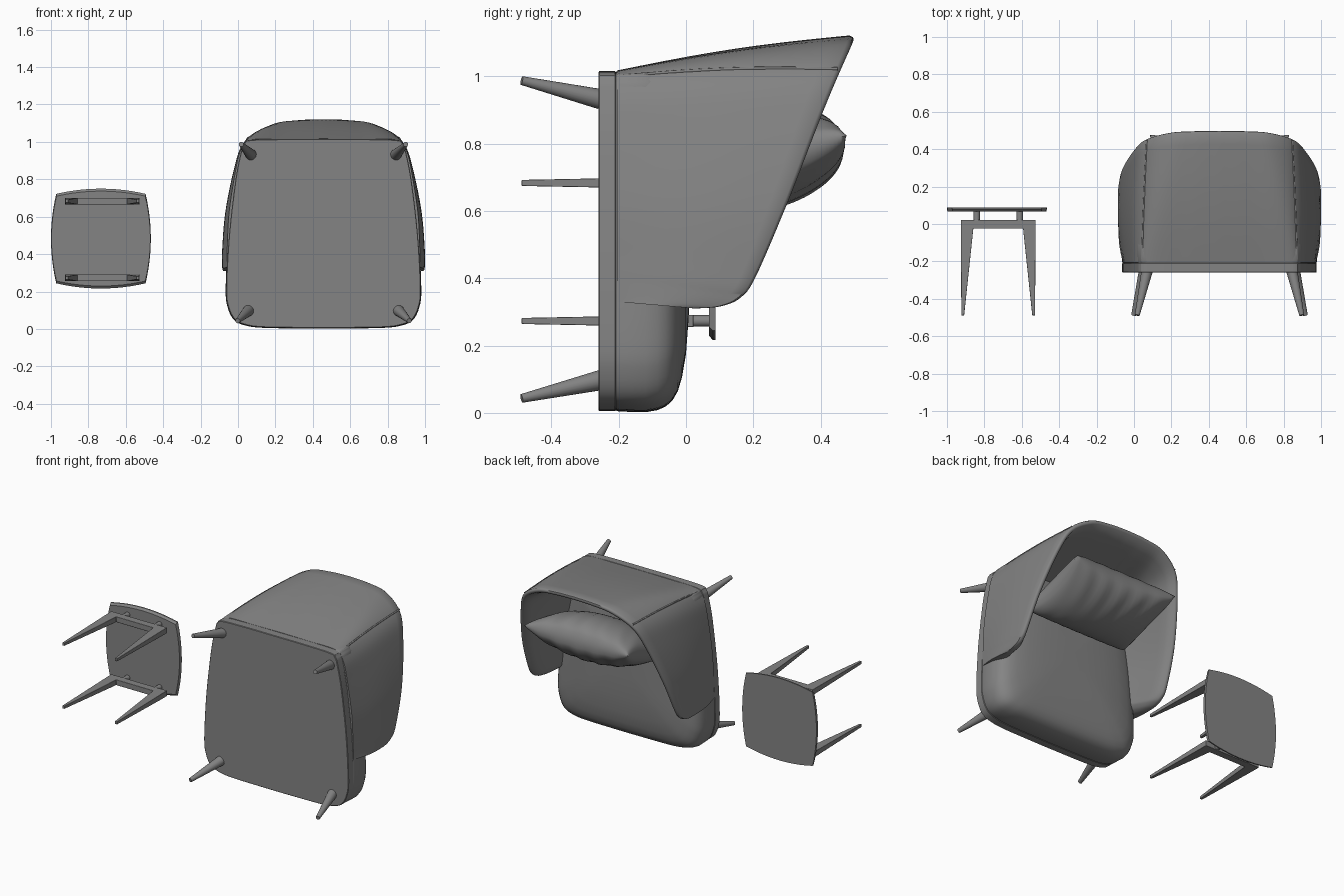
import bpy, bmesh, math
from mathutils import Vector

if "Cube" in bpy.data.objects:
    bpy.data.objects.remove(bpy.data.objects["Cube"])

CX = 0.457          # chair centre line (chair lies on its back: its "up" is +y)
TX, TZ = -0.733, 0.483   # side table centre

dark = bpy.data.materials.new("dark_grey")
dark.diffuse_color = (.23, .23, .23, 1)
dark.use_nodes = True
dark.node_tree.nodes["Principled BSDF"].inputs["Base Color"].default_value = dark.diffuse_color


def make(name, verts, faces, bevel=0, angle=40):
    me = bpy.data.meshes.new(name)
    me.from_pydata([tuple(v) for v in verts], [], faces)
    bm = bmesh.new()
    bm.from_mesh(me)
    bmesh.ops.remove_doubles(bm, verts=bm.verts, dist=1e-5)
    bmesh.ops.recalc_face_normals(bm, faces=bm.faces)
    bm.to_mesh(me)
    bm.free()
    me.materials.append(dark)
    ob = bpy.data.objects.new(name, me)
    bpy.context.collection.objects.link(ob)
    if bevel:
        m = ob.modifiers.new("Bevel", 'BEVEL')
        m.width, m.segments, m.limit_method = bevel, 3, 'ANGLE'
    bpy.ops.object.select_all(action='DESELECT')
    ob.select_set(True)
    bpy.context.view_layer.objects.active = ob
    bpy.ops.object.shade_smooth_by_angle(angle=math.radians(angle))
    return ob


def loft(name, rings, bevel=0, angle=40):
    """Skin a list of closed rings and cap both ends."""
    n = len(rings[0])
    verts = [p for r in rings for p in r]
    faces = [(k * n + i, k * n + (i + 1) % n, (k + 1) * n + (i + 1) % n, (k + 1) * n + i)
             for k in range(len(rings) - 1) for i in range(n)]
    faces += [tuple(range(n)), tuple(range(len(verts) - n, len(verts)))]
    return make(name, verts, faces, bevel, angle)


def smooth(pts, steps):
    """Catmull-Rom curve through points of any dimension."""
    p = [Vector(q) for q in pts]
    p = [2 * p[0] - p[1]] + p + [2 * p[-1] - p[-2]]
    out = []
    for i in range(1, len(p) - 2):
        a, b, c, d = p[i - 1:i + 3]
        for s in range(steps):
            t = s / steps
            out.append(0.5 * (2 * b + (c - a) * t + (2 * a - 5 * b + 4 * c - d) * t * t
                              + (3 * b - a - 3 * c + d) * t ** 3))
    return out + [p[-2]]


def rod(name, a, b, ra, rb, n=20):
    a, b = Vector(a), Vector(b)
    q = (b - a).to_track_quat('Z', 'Y')
    ring = lambda c, r: [c + q @ Vector((r * math.cos(2 * math.pi * i / n),
                                         r * math.sin(2 * math.pi * i / n), 0)) for i in range(n)]
    return loft(name, [ring(a, ra), ring(b, rb)])


# Chair plan outline, half then mirrored
half = smooth([(0, .005), (.30, .008), (.41, .02), (.475, .05), (.51, .12), (.52, .22), (.505, .5),
               (.47, .8), (.44, .95), (.425, .99), (.39, 1.01), (.2, 1.015), (0, 1.015)], 4)
plan = [(p.x, p.y) for p in half] + [(-p.x, p.y) for p in half[-2:0:-1]]


def plan_ring(y, inset):
    s = 1 - inset / 0.5
    return [(CX + x * s, y, .505 + (z - .505) * s) for x, z in plan]


loft("base_plate", [plan_ring(-.26, .003), plan_ring(-.257, 0), plan_ring(-.211, 0), plan_ring(-.207, .004)],
     angle=20)
loft("seat_cushion", [plan_ring(y, i) for y, i in
                      [(-.208, .002), (-.2, -.001), (-.12, -.003), (-.085, .003), (-.06, .014), (-.04, .032),
                       (-.024, .06), (-.012, .1), (0, .17), (.008, .28), (.012, .4)]], angle=60)

# Wraparound shell: bottom half-width, bottom z, rim half-width, rim z, rim y
sections = [(.517, .33, .535, .31, .03), (.517, .355, .538, .316, .10), (.516, .395, .54, .342, .16),
            (.514, .45, .54, .405, .205), (.505, .62, .52, .62, .297), (.475, .82, .465, .86, .39),
            (.445, .95, .40, 1.01, .45), (.39, 1.01, .27, 1.095, .485), (.2, 1.015, .13, 1.117, .494),
            (0, 1.017, 0, 1.122, .496)]
right = smooth([Vector(s) for s in sections], 6)
stations = [tuple(p) for p in right] + [(-p[0], p[1], -p[2], p[3], p[4]) for p in right[-2::-1]]
rings, N = [], len(stations)
V = 10
for i, (bx, bz, rx, rz, ry) in enumerate(stations):
    # inward direction in plan, from the mean of bottom and rim curves
    p, q = stations[max(i - 1, 0)], stations[min(i + 1, N - 1)]
    tan = Vector((q[0] + q[2] - p[0] - p[2], q[1] + q[3] - p[1] - p[3]))
    inw = Vector((-tan.y, tan.x)).normalized()
    if inw.dot(Vector((-bx, .45 - bz))) < 0:
        inw = -inw
    e = min(i, N - 1 - i)
    if e < 14:     # arm ends face straight inward
        inw = inw.lerp(Vector((-math.copysign(1, bx), 0)), 1 - e / 14).normalized()
    end = min(1, .4 + .6 * math.sqrt(e / 10))

    def pt(v, off, lift=0):
        o = off - .012 * math.sin(math.pi * v)
        return (CX + bx + (rx - bx) * v + inw.x * o, -.205 + (ry + .205) * v + lift,
                bz + (rz - bz) * v + inw.y * o)
    thick = lambda v: (.03 + .10 * (1 - v) ** .75) * end
    ring = [pt(k / V, 0) for k in range(V)]
    ring += [pt(.985, 0), pt(1, .006), pt(1, .5 * thick(1), .002), pt(1, thick(1) - .004, -.003)]
    ring += [pt(k / V, thick(k / V)) for k in range(V - 1, -1, -1)]
    rings.append(ring)
loft("wraparound_shell", rings, angle=50)

# Back seams
for s in (-1, 1):
    seam = smooth([(.415, -.2, 1.0), (.408, .0, 1.015), (.40, .2, 1.023), (.388, .45, 1.022)], 6)
    cu = bpy.data.curves.new("back_seam", 'CURVE')
    cu.dimensions, cu.bevel_depth, cu.bevel_resolution = '3D', .005, 2
    cu.materials.append(dark)
    sp = cu.splines.new('POLY')
    sp.points.add(len(seam) - 1)
    for a, b in zip(sp.points, seam):
        a.co = (CX + s * b.x, b.y, b.z, 1)
    bpy.context.collection.objects.link(bpy.data.objects.new("back_seam", cu))

# Splayed chair legs
for s in (-1, 1):
    rod("front_leg", (CX + s * .402, -.255, .097), (CX + s * .459, -.488, .043), .03, .013)
    rod("back_leg", (CX + s * .388, -.255, .932), (CX + s * .44, -.488, .987), .03, .013)

# Loose pillow with pinched corners and soft creases running down from the top edge
M = 32
tilt = math.radians(18)
up = Vector((0, math.cos(tilt), math.sin(tilt)))
nor = Vector((0, math.sin(tilt), -math.cos(tilt)))
verts, faces = [], []
for side in (1, -1):
    off = len(verts)
    for j in range(M + 1):
        for i in range(M + 1):
            a, b = (-math.cos(math.pi * k / M) * .5 + (2 * k / M - 1) * .5 for k in (i, j))
            w = max(0, (1 - a * a) * (1 - b * b))
            h = .14 * w ** .43
            h += .006 * math.sin(17 * a * (1.3 - .3 * b) + 1.5 * b) * w ** .4 * abs(b + .3)
            verts.append(Vector((CX, .242, .748)) + Vector((1, 0, 0)) * a * .372 * (1 - .05 * (1 - b * b))
                         + up * b * .247 * (1 - .07 * (1 - a * a)) + nor * side * h)
    faces += [(off + j * (M + 1) + i, off + j * (M + 1) + i + 1,
               off + (j + 1) * (M + 1) + i + 1, off + (j + 1) * (M + 1) + i)
              for j in range(M) for i in range(M)]
make("pillow", verts, faces, angle=70)

# Side table top: square with bowed edges, undercut at two ends
outline = []
for k in range(4):
    for i in range(12):
        t = -1 + i / 6
        u, w = .239 * t, -(.239 + .028 * (1 - t * t))
        c, s = round(math.cos(k * math.pi / 2)), round(math.sin(k * math.pi / 2))
        outline.append((c * u - s * w, s * u + c * w))
loft("table_top", [[(TX + x * fx, y, TZ + z * fz) for x, z in outline]
                   for y, fx, fz in ((.068, .99, .95), (.08, 1, 1), (.088, 1, 1))], angle=25)

# Table leg frames: tapered legs joined by a crossbar, on round spacers
frame = [(-.2, .022), (.2, .022), (.2, -.025), (.197, -.488), (.182, -.488),
         (.133, -.025), (-.133, -.025), (-.182, -.488), (-.197, -.488), (-.2, -.025)]
FX = TX + .007
for s in (-1, 1):
    z0 = TZ - .005 + s * .205
    depth = lambda y: .018 if y > -.1 else .009
    loft("table_leg_frame", [[(FX + x, y, z0 + d * depth(y)) for x, y in frame] for d in (-1, 1)], .002)
    for x in (-.115, .115):
        rod("table_spacer", (FX + x, .02, z0), (FX + x, .072, z0), .017, .017)
